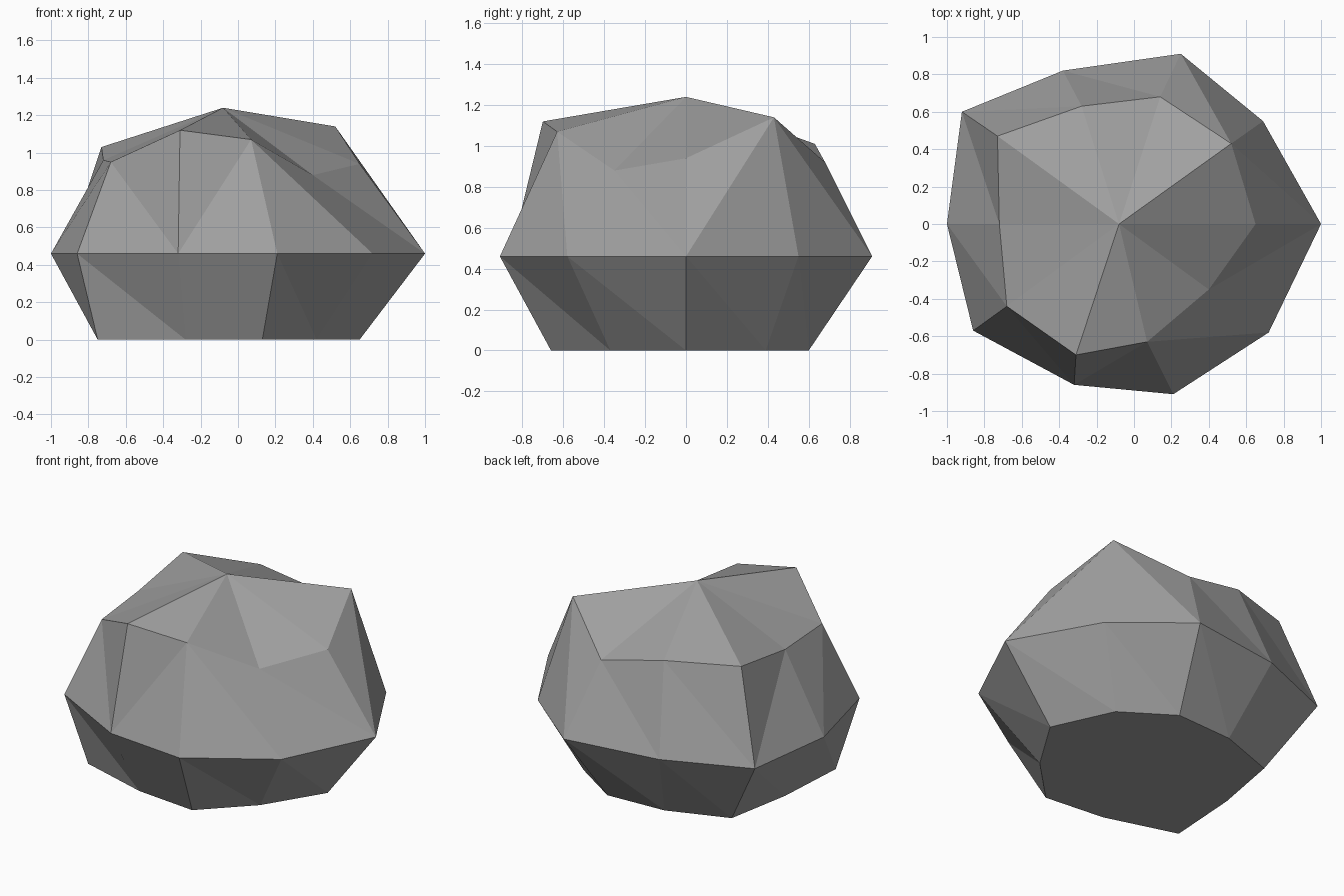
import bpy
import bmesh

cube = bpy.data.objects.get("Cube")
if cube:
    bpy.data.objects.remove(cube, do_unlink=True)


def flat_material(name, color):
    mat = bpy.data.materials.new(name)
    mat.use_nodes = True
    mat.diffuse_color = color
    node = next(n for n in mat.node_tree.nodes if n.type == "BSDF_PRINCIPLED")
    node.inputs["Base Color"].default_value = color
    node.inputs["Roughness"].default_value = 1
    return mat


# Ten-sided outlines, running clockwise from the +x side
base_outline = [(.65, 0), (.42, -.37), (.13, -.66), (-.28, -.62), (-.75, -.48),
                (-.72, 0), (-.64, .44), (-.25, .58), (.15, .6), (.47, .39)]
waist_outline = [(1, 0), (.72, -.58), (.21, -.91), (-.32, -.86), (-.86, -.57),
                 (-1, 0), (-.92, .6), (-.38, .82), (.25, .91), (.69, .55)]
# The shoulder is uneven, so each of its corners has its own height
shoulder_outline = [(.65, 0, .94), (.4, -.35, .88), (.07, -.63, 1.07),
                    (-.31, -.7, 1.12), (-.68, -.44, .95), (-.72, 0, .96),
                    (-.73, .47, 1.03), (-.28, .63, 1.01), (.14, .68, .92),
                    (.52, .43, 1.14)]
peak_point = (-.08, 0, 1.24)
waist_height = .46


def add_ring(bm, outline, height=None):
    """Add one ring of corners, at a shared height or at their own."""
    return [bm.verts.new(p if height is None else (*p, height)) for p in outline]


def add_band(bm, lower, upper, flipped=()):
    """Join two rings with triangles; flipped sides use the other diagonal."""
    count = len(lower)
    for i in range(count):
        j = (i + 1) % count
        if i in flipped:
            bm.faces.new((lower[i], lower[j], upper[i]))
            bm.faces.new((lower[j], upper[j], upper[i]))
        else:
            bm.faces.new((lower[i], lower[j], upper[j]))
            bm.faces.new((lower[i], upper[j], upper[i]))


def build_rock():
    bm = bmesh.new()
    base = add_ring(bm, base_outline, 0)
    waist = add_ring(bm, waist_outline, waist_height)
    shoulder = add_ring(bm, shoulder_outline)
    peak = bm.verts.new(peak_point)

    # Flat underside, flared lower band and leaning upper band
    bm.faces.new(base)
    add_band(bm, base, waist)
    add_band(bm, waist, shoulder, flipped=(2, 4, 5, 9))

    # Faceted cap rising to the peak
    for i, corner in enumerate(shoulder):
        bm.faces.new((corner, shoulder[(i + 1) % len(shoulder)], peak))

    bmesh.ops.recalc_face_normals(bm, faces=bm.faces[:])
    mesh = bpy.data.meshes.new("rock")
    bm.to_mesh(mesh)
    bm.free()
    mesh.materials.append(flat_material("stone grey", (.35, .35, .35, 1)))
    rock = bpy.data.objects.new("rock", mesh)
    bpy.context.collection.objects.link(rock)


build_rock()
